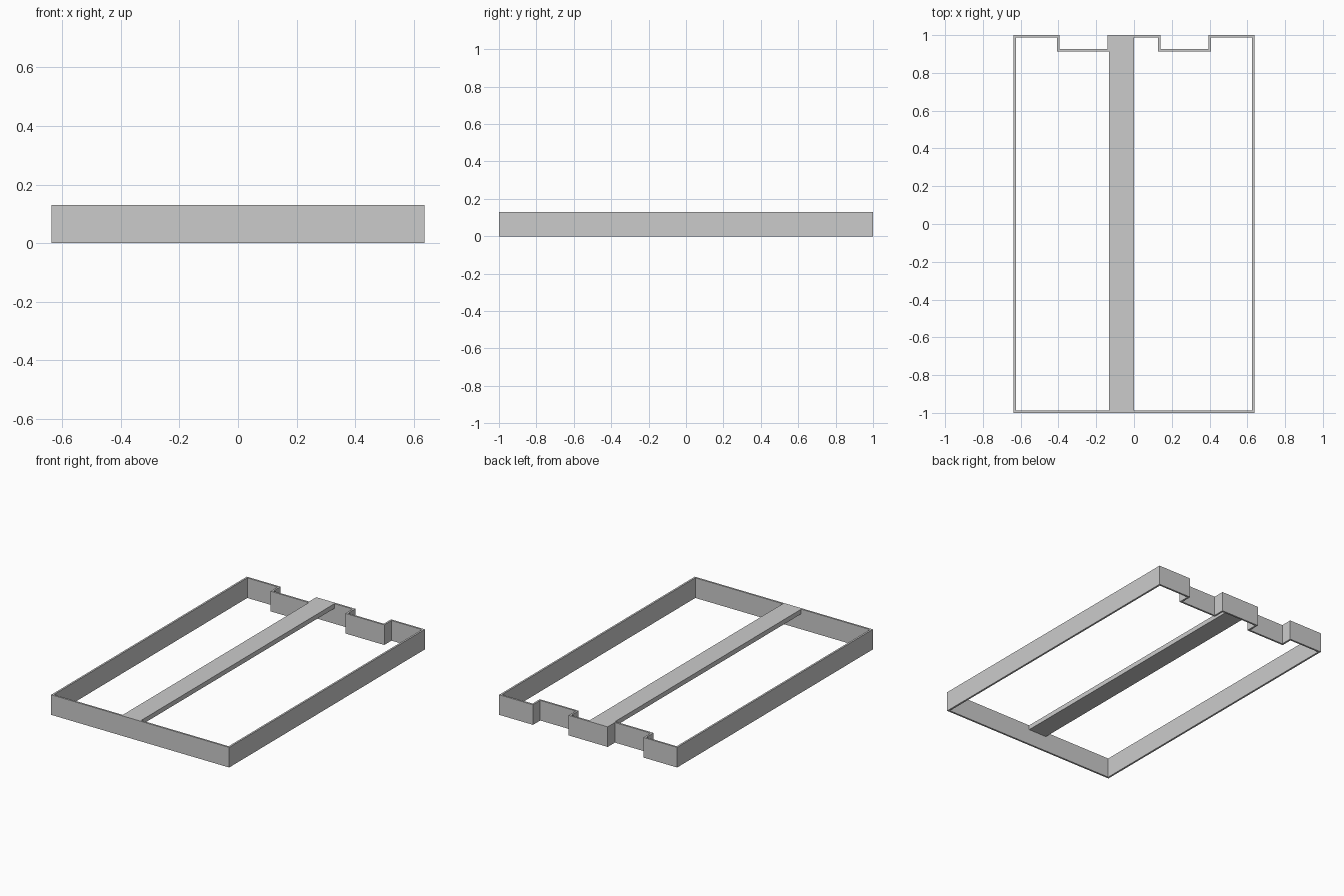
import bpy
import bmesh
from mathutils import Vector

default = bpy.data.objects.get("Cube")
if default:
    bpy.data.objects.remove(default, do_unlink=True)

HEIGHT = 0.13
WALL = 0.012
HALF_X = 0.637

grey = bpy.data.materials.new("light_grey")
grey.use_nodes = True
grey.diffuse_color = (0.6, 0.6, 0.6, 1)
grey.node_tree.nodes["Principled BSDF"].inputs["Base Color"].default_value = (0.6, 0.6, 0.6, 1)


def add_object(name, bm):
    bmesh.ops.recalc_face_normals(bm, faces=bm.faces)
    mesh = bpy.data.meshes.new(name)
    bm.to_mesh(mesh)
    bm.free()
    mesh.materials.append(grey)
    obj = bpy.data.objects.new(name, mesh)
    bpy.context.collection.objects.link(obj)
    return obj


def inset(points, distance):
    """Offset a counter-clockwise right-angled outline inwards."""
    result = []
    for i, p in enumerate(points):
        d_in = (p - points[i - 1]).normalized()
        d_out = (points[(i + 1) % len(points)] - p).normalized()
        normals = Vector((-d_in.y, d_in.x)) + Vector((-d_out.y, d_out.x))
        result.append(p + normals * distance)
    return result


# Outer frame: thin wall following a rectangle with two notches at the back
NOTCH_Y, TAB_X, NOTCH_X = 0.914 + WALL, 0.14, 0.395
half = [(HALF_X, -1), (HALF_X, 1), (NOTCH_X, 1), (NOTCH_X, NOTCH_Y), (TAB_X, NOTCH_Y), (TAB_X, 1)]
outer = [Vector(p) for p in half + [(-x, y) for x, y in reversed(half)]]
inner = inset(outer, WALL)

bm = bmesh.new()
rings = [[bm.verts.new((p.x, p.y, z)) for p in loop]
         for loop, z in ((outer, 0), (outer, HEIGHT), (inner, HEIGHT), (inner, 0))]
for r, ring in enumerate(rings):
    following = rings[(r + 1) % len(rings)]
    for i in range(len(ring)):
        j = (i + 1) % len(ring)
        bm.faces.new((ring[i], ring[j], following[j], following[i]))
add_object("outer_frame", bm)

# Centre slat: flat board flush with the top of the frame
SLAT_THICK = 0.03
bm = bmesh.new()
bmesh.ops.create_cube(bm, size=1)
bmesh.ops.scale(bm, vec=(0.132, 2, SLAT_THICK), verts=bm.verts)
slat = add_object("centre_slat", bm)
slat.location = (-0.067, 0, HEIGHT - SLAT_THICK / 2)
